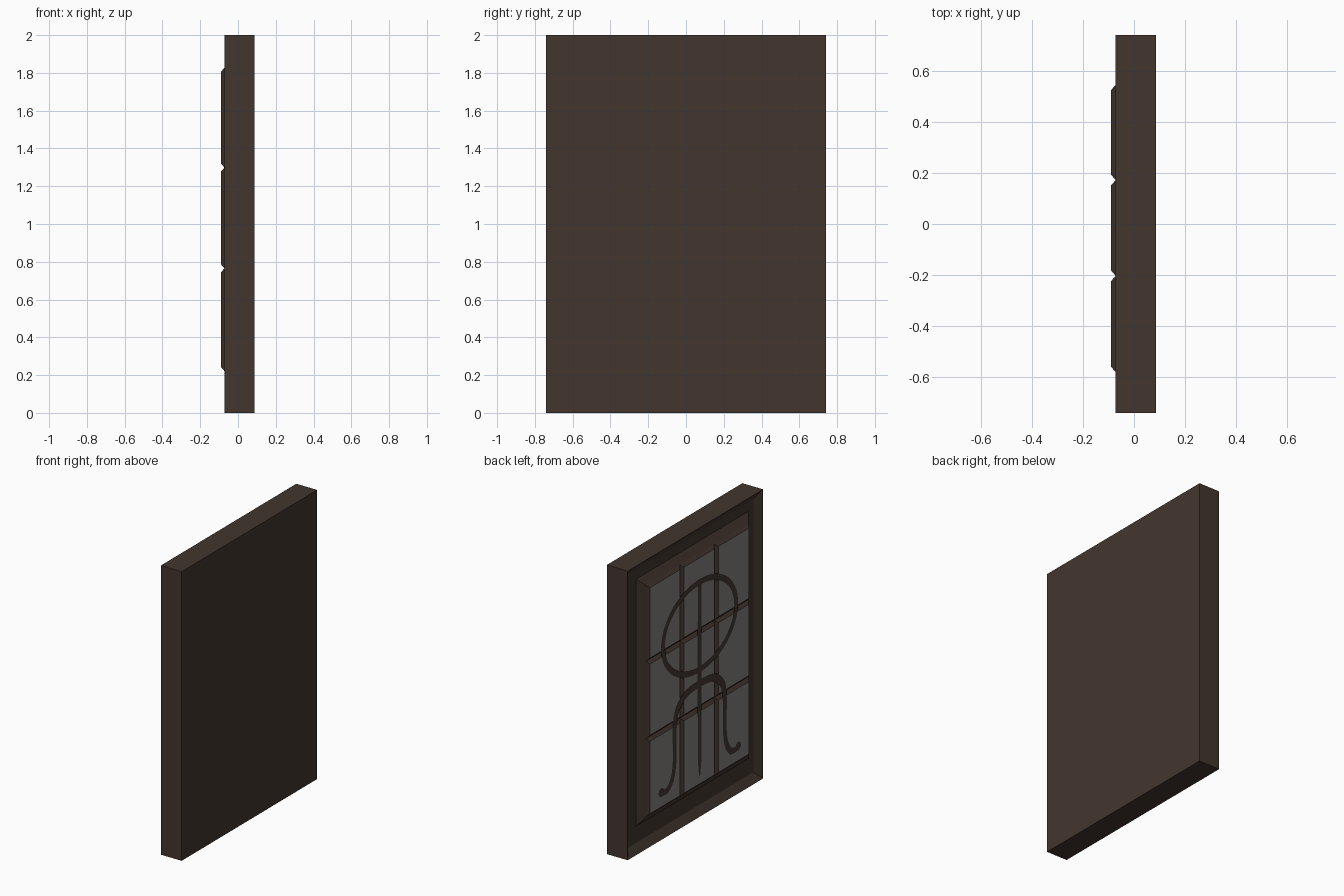
import bpy, bmesh, math
from mathutils import Vector

if "Cube" in bpy.data.objects:
    bpy.data.objects.remove(bpy.data.objects["Cube"])


def material(name, rgb):
    m = bpy.data.materials.new(name)
    m.diffuse_color = (*rgb, 1)
    m.use_nodes = True
    m.node_tree.nodes["Principled BSDF"].inputs["Base Color"].default_value = m.diffuse_color
    return m


BROWN = material("dark brown wood", (0.056, 0.036, 0.0275))
GREY = material("warm grey panel", (0.235, 0.218, 0.205))
INLAY = material("dark inlay", (0.055, 0.041, 0.033))


def finish(bm, name, mats):
    me = bpy.data.meshes.new(name)
    bm.to_mesh(me)
    bm.free()
    ob = bpy.data.objects.new(name, me)
    bpy.context.collection.objects.link(ob)
    for m in mats:
        me.materials.append(m)
    return ob


def loft(bm, sections):
    """Joins rectangles (x, y0, y1, z0, z1) in order and caps both ends."""
    rings = [[bm.verts.new((x, y, z)) for y, z in
              ((y0, z0), (y1, z0), (y1, z1), (y0, z1))]
             for x, y0, y1, z0, z1 in sections]
    for a, b in zip(rings, rings[1:]):
        for i in range(4):
            j = (i + 1) % 4
            bm.faces.new((a[i], a[j], b[j], b[i]))
    bm.faces.new(rings[0])
    return bm.faces.new(rings[-1])


# main dimensions
BACK, RIM, FLOOR, FACE = 0.087, -0.072, -0.035, -0.090
HALF, TOP, LIP, SKIRT = 0.74, 2.0, 0.055, 0.052
Y = [-0.58, -0.203, 0.172, 0.545]
Z = [0.222, 0.765, 1.299, 1.827]

# frame slab: sloped lip, sunken border, raised middle
bm = bmesh.new()
loft(bm, [
    (BACK, -HALF, HALF, 0, TOP),
    (RIM, -HALF, HALF, 0, TOP),
    (FLOOR, -HALF + LIP, HALF - LIP, LIP, TOP - LIP),
    (FLOOR, Y[0] - SKIRT, Y[3] + SKIRT, Z[0] - SKIRT, Z[3] + SKIRT),
    (RIM, Y[0], Y[3], Z[0], Z[3]),
])
bmesh.ops.recalc_face_normals(bm, faces=bm.faces)
finish(bm, "frame_slab", [BROWN])

# nine bevelled tiles, leaving V grooves between them
bm = bmesh.new()
BEV = 0.021
for i in range(3):
    for k in range(3):
        y0, y1, z0, z1 = Y[i], Y[i + 1], Z[k], Z[k + 1]
        face = loft(bm, [(RIM, y0, y1, z0, z1),
                         (FACE, y0 + BEV, y1 - BEV, z0 + BEV, z1 - BEV)])
        face.material_index = 1
bmesh.ops.recalc_face_normals(bm, faces=bm.faces)
finish(bm, "panel_tiles", [BROWN, GREY])


# flat inlay ornament on the panel face
def face_outward(bm):
    bm.normal_update()
    for f in bm.faces:
        if f.normal.x > 0:
            f.normal_flip()


def smooth_path(pts, steps=6):
    """Catmull-Rom curve through (y, z, width) points."""
    p = [Vector(q) for q in [pts[0]] + pts + [pts[-1]]]
    out = []
    for a, b, c, d in zip(p, p[1:], p[2:], p[3:]):
        for s in range(steps):
            t = s / steps
            out.append(0.5 * (2 * b + (c - a) * t + (2 * a - 5 * b + 4 * c - d) * t * t
                              + (3 * b - a - 3 * c + d) * t ** 3))
    return out + [p[-1]]


def ribbon(bm, path, x):
    rows = []
    for i, p in enumerate(path):
        d = path[min(i + 1, len(path) - 1)] - path[max(i - 1, 0)]
        n = Vector((-d.y, d.x)).normalized() * p.z / 2
        rows.append([bm.verts.new((x, p.x + s * n.x, p.y + s * n.y)) for s in (1, -1)])
    for a, b in zip(rows, rows[1:]):
        bm.faces.new((a[0], a[1], b[1], b[0]))


MID = -0.018
INLAY_X = FACE - 0.0015

# oval ring
bm = bmesh.new()
oval = [Vector((MID + 0.40 * math.cos(a), 1.338 + 0.302 * math.sin(a), 0.042))
        for a in (math.tau * i / 64 for i in range(65))]
ribbon(bm, oval, INLAY_X)
face_outward(bm)
finish(bm, "oval_inlay", [INLAY])

# tapered centre stem
bm = bmesh.new()
ribbon(bm, [Vector(p) for p in ((MID, 1.64, 0.04), (MID, 0.95, 0.045),
                                (MID, 0.40, 0.038), (MID, 0.30, 0.012))], INLAY_X - 0.0005)
face_outward(bm)
finish(bm, "stem_inlay", [INLAY])

# mirrored arch legs with curled, rounded ends
leg = [(0, 0.94, 0.05), (0.14, 0.925, 0.055), (0.235, 0.86, 0.055), (0.272, 0.75, 0.045),
       (0.278, 0.47, 0.04), (0.335, 0.345, 0.045), (0.425, 0.335, 0.035)]
for side, label in ((1, "left"), (-1, "right")):
    bm = bmesh.new()
    ribbon(bm, smooth_path([(MID + side * y, z, w) for y, z, w in leg]), INLAY_X - 0.001)
    bm.faces.new([bm.verts.new((INLAY_X - 0.0013, MID + side * 0.42 + 0.03 * math.cos(a),
                                0.345 + 0.03 * math.sin(a)))
                  for a in (math.tau * i / 16 for i in range(16))])
    face_outward(bm)
    finish(bm, label + "_scroll_inlay", [INLAY])
